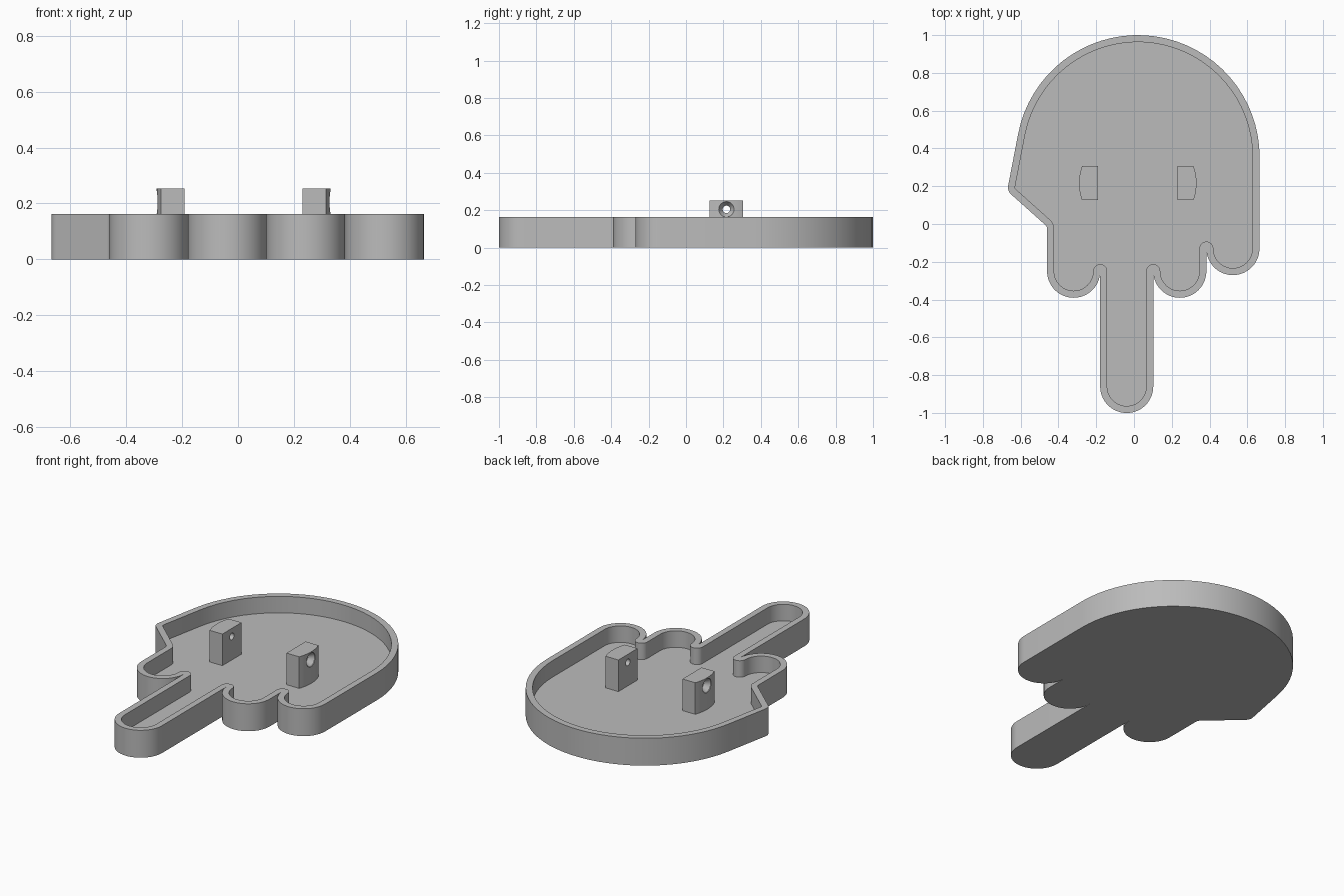
import bpy, bmesh
from math import cos, sin, radians, asin, pi

cube = bpy.data.objects.get("Cube")
if cube:
    bpy.data.objects.remove(cube, do_unlink=True)

HEIGHT, FLOOR, WALL = 0.163, 0.065, 0.037

grey = bpy.data.materials.new("plain grey")
grey.use_nodes = True
colour = (0.5, 0.5, 0.5, 1)
grey.diffuse_color = colour
grey.node_tree.nodes["Principled BSDF"].inputs["Base Color"].default_value = colour


def finish(bm, name):
    bmesh.ops.remove_doubles(bm, verts=bm.verts, dist=1e-5)
    bmesh.ops.recalc_face_normals(bm, faces=bm.faces)
    mesh = bpy.data.meshes.new(name)
    bm.to_mesh(mesh)
    bm.free()
    mesh.materials.append(grey)
    ob = bpy.data.objects.new(name, mesh)
    bpy.context.collection.objects.link(ob)
    return ob


def smooth(ob):
    bpy.ops.object.select_all(action='DESELECT')
    ob.select_set(True)
    bpy.context.view_layer.objects.active = ob
    bpy.ops.object.shade_smooth_by_angle(angle=radians(30))


def bridge(bm, a, b):
    for i in range(len(a)):
        j = (i + 1) % len(a)
        bm.faces.new((a[i], a[j], b[j], b[i]))


# Outline as tangent arcs: centre x, y, radius, start and end angle
R = 0.281 / 2
tip_heights = [-0.25, -0.86, -0.25, -0.13]
notch_heights = [-0.25, -0.25, -0.13]
arcs = [(0.02, 0.355, 0.645, 0, 169),        # dome
        (-0.617, 0.194, 0.05, 169, 228),     # side point
        (-0.49, -0.027, 0.03, 48, 0)]        # inward bend
for i, y in enumerate(tip_heights):
    x = -0.46 + R * (2 * i + 1)
    arcs.append((x, y, R, 180, 360))
    if i < 3:
        arcs.append((x + R, notch_heights[i], 0, 180, 0))


def outline(inset):
    pts = []
    for x, y, r, a0, a1 in arcs:
        r += -inset if a1 > a0 else inset
        n = max(6, int(abs(a1 - a0) / 5))
        for k in range(n + 1):
            a = radians(a0 + (a1 - a0) * k / n)
            pts.append((x + r * cos(a), y + r * sin(a)))
    return pts


# Tray: base, outer wall, rim, inner wall and floor
bm = bmesh.new()
rings = [[bm.verts.new((x, y, z)) for x, y in outline(inset)]
         for inset, z in ((0, 0), (0, HEIGHT), (WALL, HEIGHT), (WALL, FLOOR))]
for a, b in zip(rings, rings[1:]):
    bridge(bm, a, b)
bm.faces.new(rings[0][::-1])
bm.faces.new(rings[-1])
smooth(finish(bm, "tray"))

# Mounting posts with a bowed outer face and a countersunk hole
MID_X, POST_Y, HOLE_Z = 0.02, 0.216, 0.205
IN_X, EDGE_X, OUT_X, HALF = 0.211, 0.295, 0.311, 0.09
sag = OUT_X - EDGE_X
bow = (HALF ** 2 + sag ** 2) / (2 * sag)
spread = asin(HALF / bow)


def post(side, name):
    section = [(IN_X, HALF), (IN_X, -HALF)]
    for k in range(13):
        a = spread * (k / 6 - 1)
        section.append((OUT_X - bow + bow * cos(a), bow * sin(a)))
    bm = bmesh.new()
    low, high = [[bm.verts.new((MID_X + side * x, POST_Y + y, z)) for x, y in section]
                 for z in (FLOOR - 0.01, 0.253)]
    bridge(bm, low, high)
    bm.faces.new(low[::-1])
    bm.faces.new(high)
    ob = finish(bm, name)

    # Turned cutter for the hole
    bm = bmesh.new()
    rings = []
    for x, r in ((IN_X - 0.02, 0.02), (0.275, 0.02), (0.305, 0.041), (OUT_X + 0.02, 0.041)):
        rings.append([bm.verts.new((MID_X + side * x, POST_Y + r * cos(t * pi / 16),
                                    HOLE_Z + r * sin(t * pi / 16))) for t in range(32)])
    for a, b in zip(rings, rings[1:]):
        bridge(bm, a, b)
    bm.faces.new(rings[0][::-1])
    bm.faces.new(rings[-1])
    cutter = finish(bm, "hole_cutter")
    cutter.hide_render = True

    mod = ob.modifiers.new("hole", 'BOOLEAN')
    mod.operation, mod.solver, mod.object = 'DIFFERENCE', 'EXACT', cutter
    bpy.context.view_layer.objects.active = ob
    bpy.ops.object.modifier_apply(modifier=mod.name)
    bpy.data.objects.remove(cutter, do_unlink=True)
    smooth(ob)


post(1, "left_post")
post(-1, "right_post")
